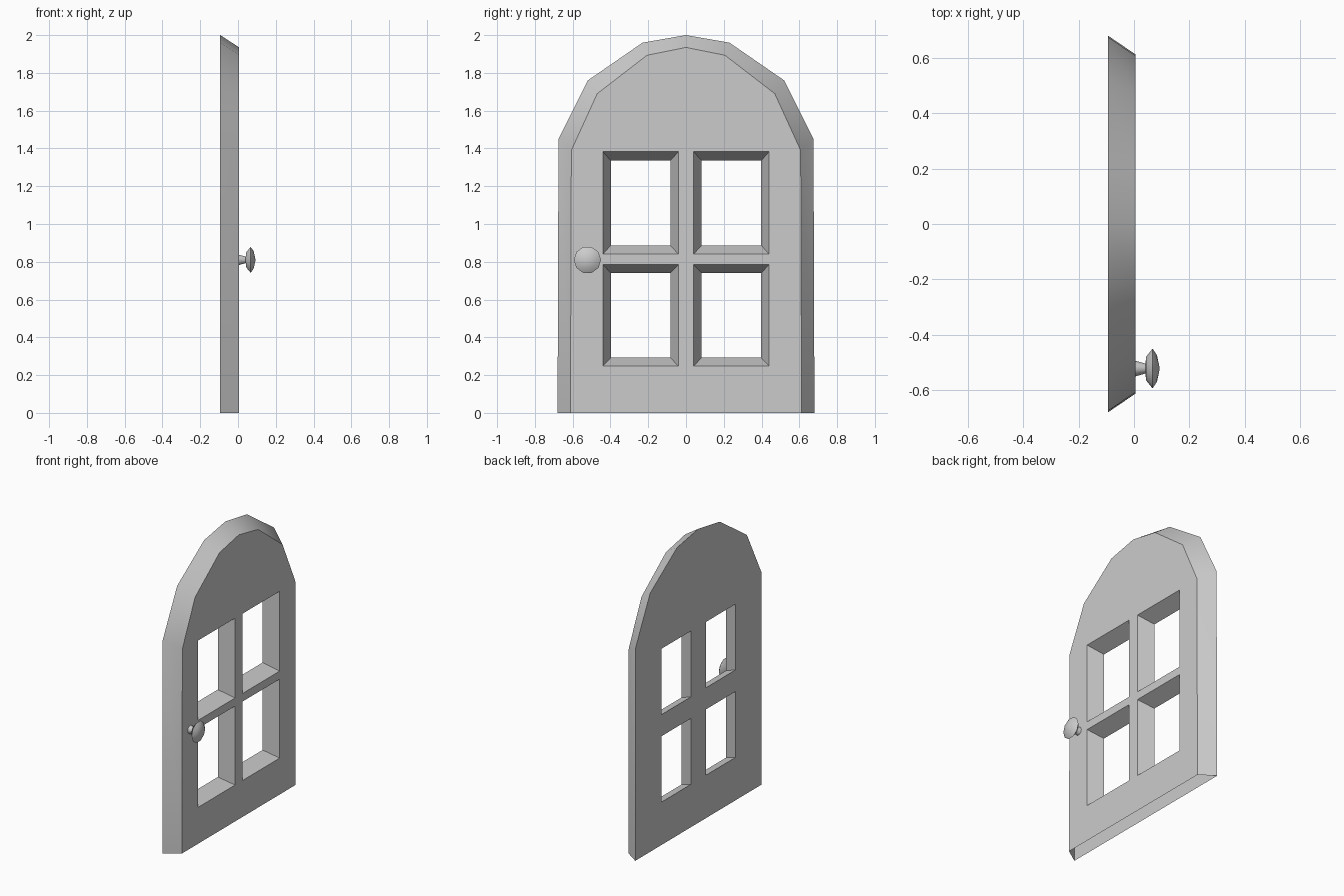
import bpy, bmesh, math

if "Cube" in bpy.data.objects:
    bpy.data.objects.remove(bpy.data.objects["Cube"])

X_BACK, X_FRONT = -0.094, 0.006


def finish(name, bm, angle):
    bmesh.ops.recalc_face_normals(bm, faces=bm.faces[:])
    mesh = bpy.data.meshes.new(name)
    bm.to_mesh(mesh)
    bm.free()
    obj = bpy.data.objects.new(name, mesh)
    bpy.context.collection.objects.link(obj)
    bpy.context.view_layer.objects.active = obj
    obj.select_set(True)
    bpy.ops.object.shade_smooth_by_angle(angle=math.radians(angle))
    obj.select_set(False)
    return obj


def arch(half):
    # half outline runs from the bottom corner to the apex; mirror the rest
    return half + [(-y, z) for y, z in reversed(half[:-1])]


def rect(y0, y1, z0, z1):
    return [(y0, z0), (y1, z0), (y1, z1), (y0, z1)]


# Outlines on the back and front planes: arch first, then four window openings
back = [arch([(0.68, 0), (0.675, 1.45), (0.52, 1.76), (0.23, 1.96), (0, 2.0)])]
front = [arch([(0.612, 0), (0.607, 1.39), (0.47, 1.69), (0.207, 1.893), (0, 1.935)])]
for s in (-1, 1):
    for zb, zf in (((0.292, 0.74), (0.248, 0.785)), ((0.887, 1.335), (0.84, 1.383))):
        back.append(rect(s * 0.083, s * 0.398, *zb))
        front.append(rect(s * 0.04, s * 0.44, *zf))

# Door panel: holed front and back, sloping rim and window reveals, open underside
bm = bmesh.new()
sides = []
for x, loops in ((X_BACK, back), (X_FRONT, front)):
    rings, edges = [], []
    for loop in loops:
        ring = [bm.verts.new((x, y, z)) for y, z in loop]
        edges += [bm.edges.new((a, b)) for a, b in zip(ring, ring[1:] + ring[:1])]
        rings.append(ring)
    bmesh.ops.triangle_fill(bm, edges=edges, use_beauty=True,
                            normal=(math.copysign(1, x), 0, 0))
    sides.append(rings)
for k, (rb, rf) in enumerate(zip(*sides)):
    n = len(rb)
    for i in range(n - 1 if k == 0 else n):
        j = (i + 1) % n
        bm.faces.new((rb[i], rb[j], rf[j], rf[i]))
finish("door_panel", bm, 40)

# Door knob: ten-sided turned profile (x, radius) around a horizontal axis
profile = [(X_FRONT, 0.028), (0.041, 0.018), (0.044, 0.043), (0.067, 0.072),
           (0.083, 0.048), (0.093, 0)]
bm = bmesh.new()
verts = [bm.verts.new((x, -0.522 + r, 0.81)) for x, r in profile]
chain = [bm.edges.new(p) for p in zip(verts, verts[1:])]
bmesh.ops.spin(bm, geom=verts + chain, cent=(0, -0.522, 0.81), axis=(1, 0, 0),
               angle=2 * math.pi, steps=10)
bmesh.ops.remove_doubles(bm, verts=bm.verts[:], dist=0.0005)
finish("door_knob", bm, 50)
